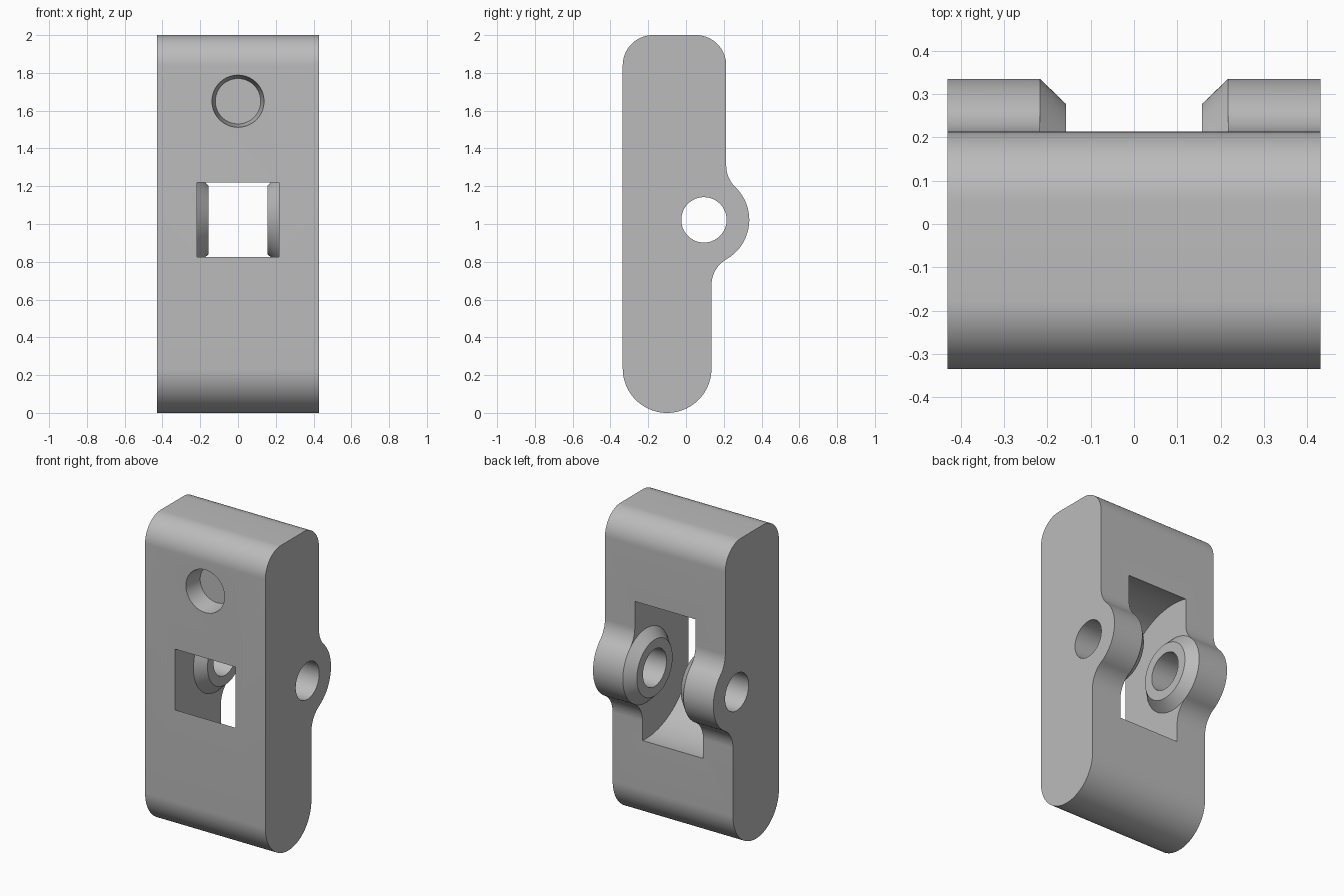
import bpy, bmesh
from math import sin, cos, pi, sqrt, atan2, radians
from mathutils import Matrix, Vector

if "Cube" in bpy.data.objects:
    bpy.data.objects.remove(bpy.data.objects["Cube"])

HALF_W = 0.43
FRONT, BACK_TOP, BACK_LOW = -0.335, 0.213, 0.135
HUB_Y, HUB_Z, HUB_R = 0.095, 1.022, 0.24
FILLET = 0.16

grey = bpy.data.materials.new("plain grey")
grey.use_nodes = True
grey.diffuse_color = (0.5, 0.5, 0.5, 1)
grey.node_tree.nodes["Principled BSDF"].inputs["Base Color"].default_value = (0.5, 0.5, 0.5, 1)


def arc(cy, cz, r, a0, a1, n=20):
    return [(cy + r * cos(a0 + (a1 - a0) * i / n),
             cz + r * sin(a0 + (a1 - a0) * i / n)) for i in range(n + 1)]


def make_object(name, bm):
    bmesh.ops.recalc_face_normals(bm, faces=bm.faces)
    mesh = bpy.data.meshes.new(name)
    bm.to_mesh(mesh)
    bm.free()
    obj = bpy.data.objects.new(name, mesh)
    bpy.context.collection.objects.link(obj)
    mesh.materials.append(grey)
    return obj


def lathe(name, profile, matrix, steps=96):
    """Solid of revolution about local X from (x, radius) points."""
    bm = bmesh.new()
    rings = [[bm.verts.new((x, r * cos(2 * pi * i / steps), r * sin(2 * pi * i / steps)))
              for i in range(steps)] for x, r in profile]
    for a, b in zip(rings, rings[1:]):
        for i in range(steps):
            j = (i + 1) % steps
            bm.faces.new((a[i], a[j], b[j], b[i]))
    bm.faces.new(rings[0])
    bm.faces.new(rings[-1])
    bm.transform(matrix)
    obj = make_object(name, bm)
    obj.hide_render = True
    return obj


def hub_fillet(back):
    """Centre (y, height offset) of the fillet between the back face and the hub."""
    dy = back + FILLET - HUB_Y
    dz = sqrt((HUB_R + FILLET) ** 2 - dy ** 2)
    return back + FILLET, dz, atan2(dz, dy)


# Side outline: round foot, back with hinge hub, rounded top
low_r = (BACK_LOW - FRONT) / 2
top_r = 0.16
ly, ldz, la = hub_fillet(BACK_LOW)
uy, udz, ua = hub_fillet(BACK_TOP)
outline = (arc((FRONT + BACK_LOW) / 2, low_r, low_r, pi, 2 * pi, 40)
           + arc(ly, HUB_Z - ldz, FILLET, pi, pi - la)
           + arc(HUB_Y, HUB_Z, HUB_R, -la, ua, 40)[1:-1]
           + arc(uy, HUB_Z + udz, FILLET, pi + ua, pi)
           + arc(BACK_TOP - top_r, 2 - top_r, top_r, 0, pi / 2)
           + arc(FRONT + top_r, 2 - top_r, top_r, pi / 2, pi))

bm = bmesh.new()
face = bm.faces.new([bm.verts.new((-HALF_W, y, z)) for y, z in outline])
ext = bmesh.ops.extrude_face_region(bm, geom=[face])
bmesh.ops.translate(bm, vec=Vector((2 * HALF_W, 0, 0)),
                    verts=[v for v in ext["geom"] if isinstance(v, bmesh.types.BMVert)])
body = make_object("hinge_block", bm)

# Round pocket with conical bosses and the pin hole, in one turned cutter
half = [(-0.6, 0.12), (-0.157, 0.12), (-0.157, 0.182), (-0.217, HUB_R), (-0.217, 0.473)]
pocket = lathe("pocket_cutter", half + [(-x, r) for x, r in reversed(half)],
               Matrix.Translation((0, HUB_Y, HUB_Z)))

# Tapered blind hole in the front face
blind = lathe("front_hole_cutter", [(-0.05, 0.1455), (0.12, 0.12)],
              Matrix.Translation((0, FRONT, 1.65)) @ Matrix.Rotation(pi / 2, 4, 'Z'))

bpy.ops.object.select_all(action='DESELECT')
bpy.context.view_layer.objects.active = body
body.select_set(True)
for cutter in (pocket, blind):
    mod = body.modifiers.new("cut", 'BOOLEAN')
    mod.operation = 'DIFFERENCE'
    mod.solver = 'EXACT'
    mod.object = cutter
    bpy.ops.object.modifier_apply(modifier=mod.name)
    bpy.data.objects.remove(cutter)

bpy.ops.object.shade_smooth_by_angle(angle=radians(25))
